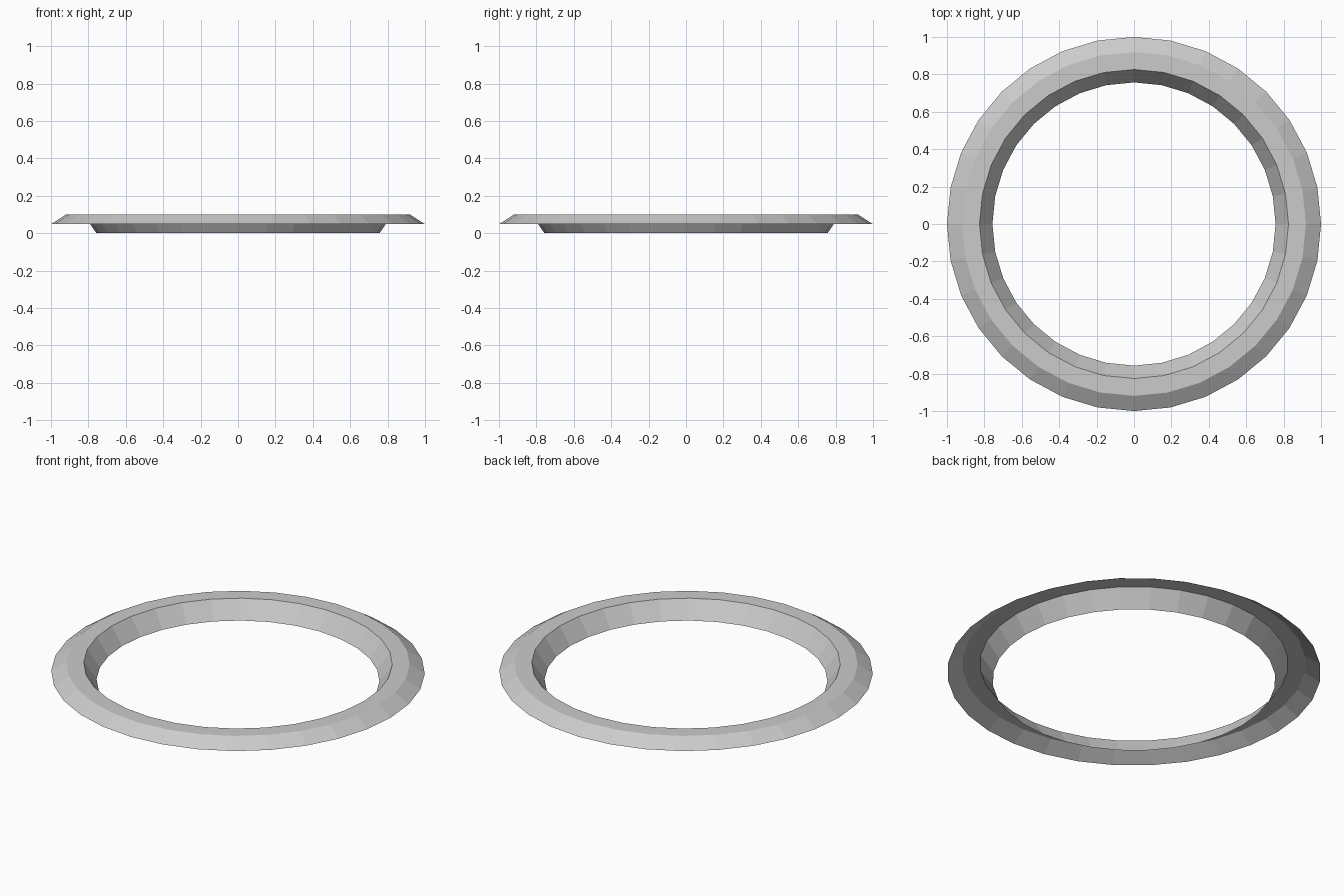
import bpy, bmesh
from math import cos, sin, tau

if "Cube" in bpy.data.objects:
    bpy.data.objects.remove(bpy.data.objects["Cube"])

SIDES = 32
# Open profile (radius, height): inner cone, flat top, outer bevel
PROFILE = [(0.757, 0.0), (0.826, 0.1), (0.919, 0.1), (1.0, 0.048)]

bm = bmesh.new()
loops = [[bm.verts.new((r * cos(tau * i / SIDES), r * sin(tau * i / SIDES), z))
          for i in range(SIDES)] for r, z in PROFILE]

# Bridge neighbouring loops with flat quads facing up
for inner, outer in zip(loops, loops[1:]):
    for i in range(SIDES):
        j = (i + 1) % SIDES
        bm.faces.new((inner[i], outer[i], outer[j], inner[j]))

mesh = bpy.data.meshes.new("rim_ring")
bm.to_mesh(mesh)
bm.free()
ring = bpy.data.objects.new("rim_ring", mesh)
bpy.context.collection.objects.link(ring)
